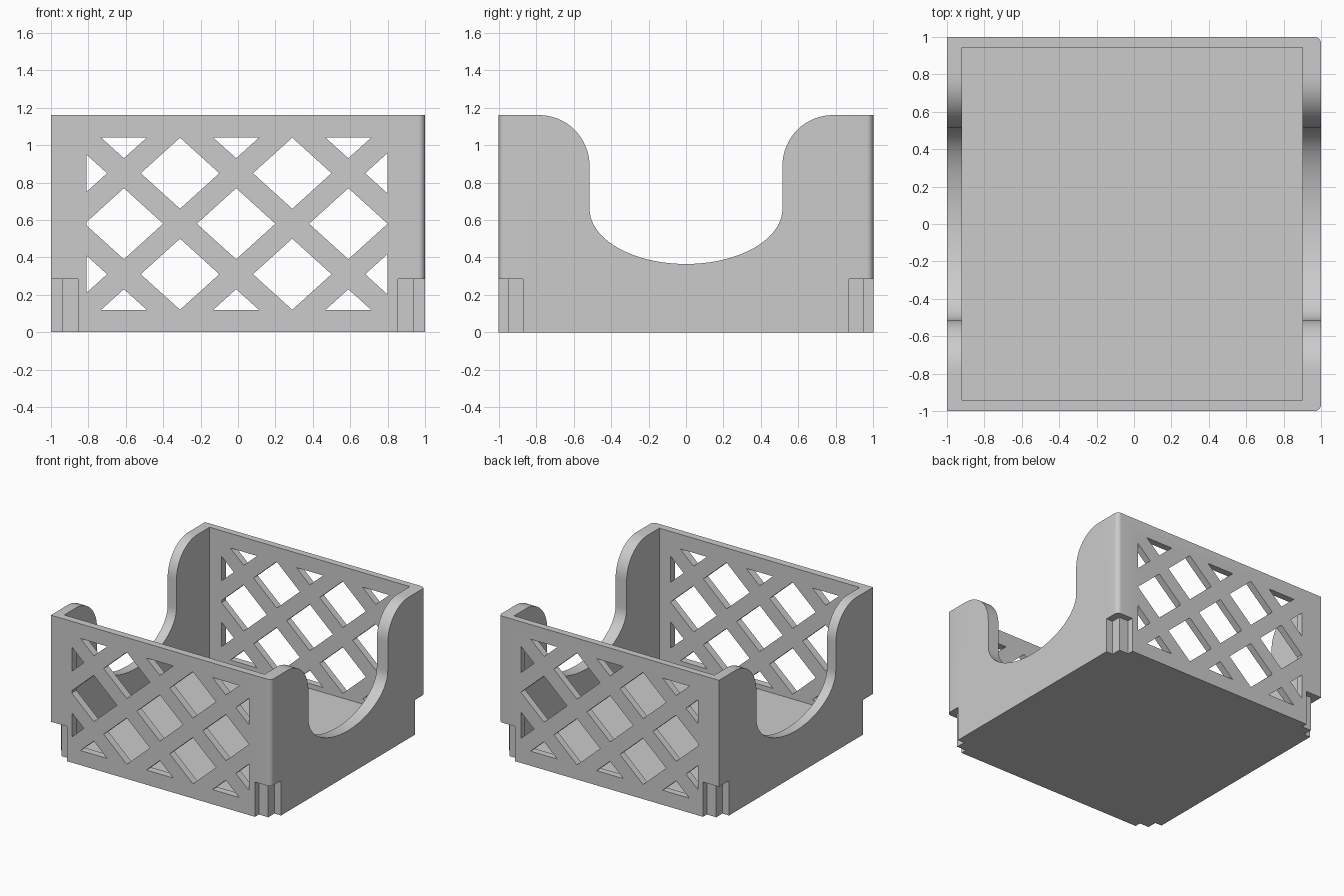
import bpy, bmesh
from math import sin, cos, pi
from mathutils import Vector

cube = bpy.data.objects.get("Cube")
if cube:
    bpy.data.objects.remove(cube, do_unlink=True)

HEIGHT = 1.16
AXES = {"x": lambda a, b, c: (c, a, b),   # outline in y, z
        "y": lambda a, b, c: (a, c, b),   # outline in x, z
        "z": lambda a, b, c: (a, b, c)}   # outline in x, y


def prisms(name, outlines, axis, lo, hi, clip=()):
    """One object of outlines extruded along an axis, trimmed by planes."""
    place = AXES[axis]
    mesh = bpy.data.meshes.new(name)
    whole = bmesh.new()
    for outline in outlines:
        bm = bmesh.new()
        bm.faces.new([bm.verts.new(place(a, b, lo)) for a, b in outline])
        for point, normal in clip:
            bmesh.ops.bisect_plane(bm, geom=bm.verts[:] + bm.edges[:] + bm.faces[:],
                                   plane_co=point, plane_no=normal, clear_outer=True)
        ext = bmesh.ops.extrude_face_region(bm, geom=bm.faces[:], use_keep_orig=True)
        moved = [g for g in ext["geom"] if isinstance(g, bmesh.types.BMVert)]
        bmesh.ops.translate(bm, verts=moved, vec=Vector(place(0, 0, hi - lo)))
        bmesh.ops.recalc_face_normals(bm, faces=bm.faces[:])
        part = bpy.data.meshes.new("part")
        bm.to_mesh(part)
        bm.free()
        whole.from_mesh(part)
        bpy.data.meshes.remove(part)
    whole.to_mesh(mesh)
    whole.free()
    obj = bpy.data.objects.new(name, mesh)
    bpy.context.collection.objects.link(obj)
    return obj


def arc(ca, cb, ra, rb, start, end, steps=16):
    return [(ca + ra * cos(start + (end - start) * i / steps),
             cb + rb * sin(start + (end - start) * i / steps)) for i in range(steps + 1)]


def rect(a0, a1, b0, b1):
    return [(a0, b0), (a1, b0), (a1, b1), (a0, b1)]


# Solid block, rounded on its two +x corners
R = 0.035
outline = ([(-1, 1), (-1, -1)] + arc(1 - R, R - 1, R, R, -pi / 2, 0, 6)
           + arc(1 - R, 1 - R, R, R, 0, pi / 2, 6))
tray = prisms("lattice_tray", [outline], "z", 0, HEIGHT)

# Inner cavity above the floor
cavity = prisms("cavity_cutter", [rect(-0.92, 0.90, -0.94, 0.945)], "z", 0.08, 1.4)

# Scooped opening through both side walls
right_half = (arc(0, 0.66, 0.515, 0.295, -pi / 2, 0, 20)
              + arc(0.785, 0.89, 0.27, 0.27, pi, pi / 2, 16) + [(0.785, 1.4)])
scoop = prisms("scoop_cutter",
               [right_half + [(-y, z) for y, z in reversed(right_half[1:])]], "x", -1.2, 1.2)

# Diamond lattice through the front and back walls, trimmed to a window
diamonds = []
for row in range(5):
    for col in range(7):
        if (row + col) % 2:
            x, z = -0.91 + 0.3 * col, 0.04 + 0.27 * row
            diamonds.append([(x - 0.21, z), (x, z - 0.19), (x + 0.21, z), (x, z + 0.19)])
window = [((-0.81, 0, 0), (-1, 0, 0)), ((0.80, 0, 0), (1, 0, 0)),
          ((0, 0, 0.12), (0, 0, -1)), ((0, 0, 1.04), (0, 0, 1))]
lattice = prisms("lattice_cutter", diamonds, "y", -1.2, 1.2, window)

# Stepped stacking notches under the four corners
stair = [(0.855, 1.1), (0.855, 0.95), (0.94, 0.95), (0.94, 0.87), (1.1, 0.87), (1.1, 1.1)]
notches = prisms("notch_cutter", [[(sx * x, sy * y) for x, y in stair]
                                  for sx in (-1, 1) for sy in (-1, 1)], "z", -0.1, 0.285)

# Cut the block
bpy.ops.object.select_all(action="DESELECT")
bpy.context.view_layer.objects.active = tray
tray.select_set(True)
for cutter in (cavity, scoop, lattice, notches):
    cutter.hide_render = True
    mod = tray.modifiers.new(cutter.name, "BOOLEAN")
    mod.operation, mod.solver, mod.object = "DIFFERENCE", "EXACT", cutter
    bpy.ops.object.modifier_apply(modifier=mod.name)
    bpy.data.objects.remove(cutter, do_unlink=True)

# Plain grey plastic
grey = bpy.data.materials.new("grey_plastic")
grey.use_nodes = True
grey.diffuse_color = (0.6, 0.6, 0.6, 1)
grey.node_tree.nodes["Principled BSDF"].inputs["Base Color"].default_value = grey.diffuse_color
tray.data.materials.clear()
tray.data.materials.append(grey)
for face in tray.data.polygons:
    face.material_index = 0
bpy.ops.object.shade_smooth_by_angle(angle=0.5)
